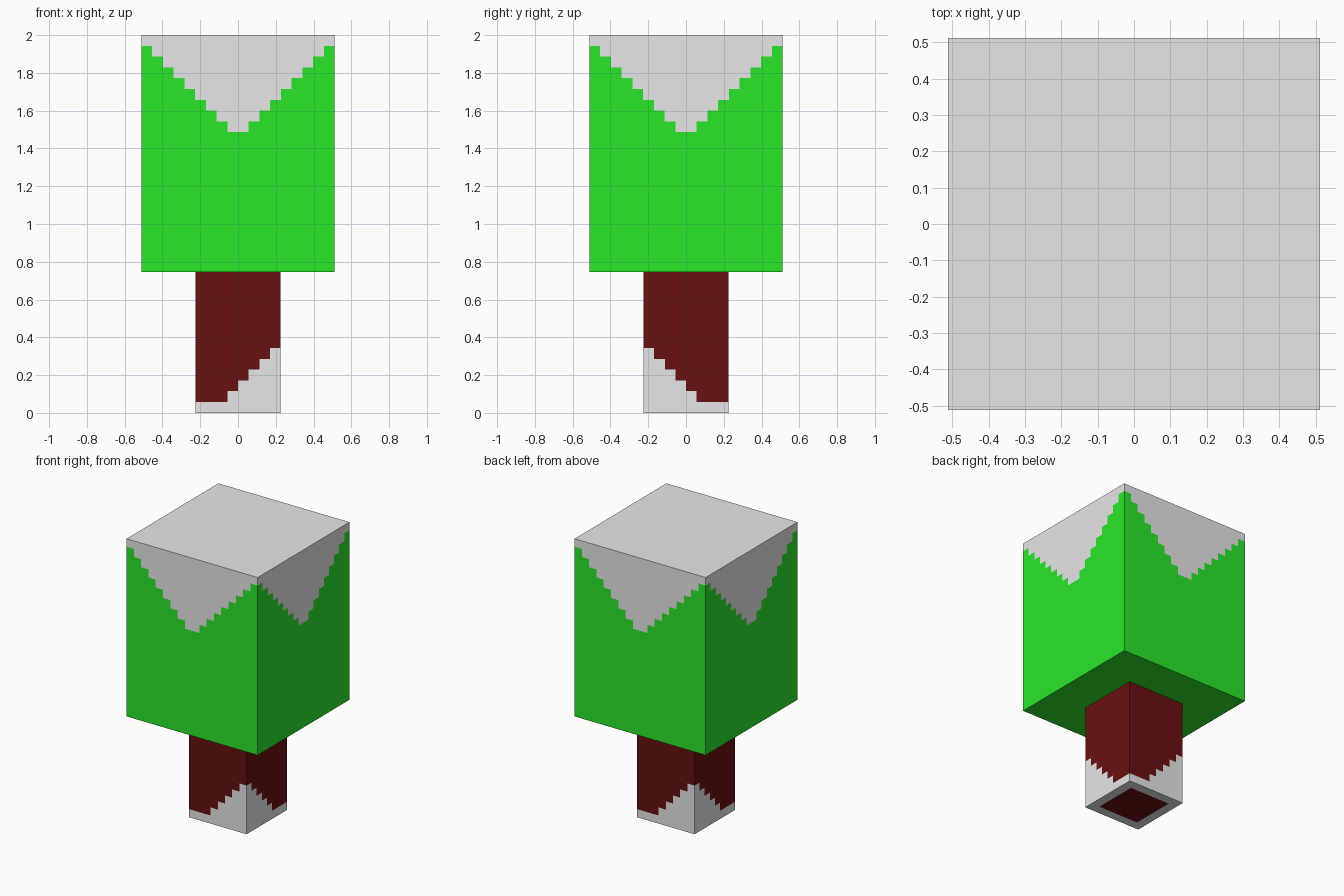
import bpy, bmesh, math
from mathutils import Matrix

if "Cube" in bpy.data.objects:
    bpy.data.objects.remove(bpy.data.objects["Cube"])


def material(name, rgb):
    m = bpy.data.materials.new(name)
    m.diffuse_color = (*rgb, 1)
    m.use_nodes = True
    m.node_tree.nodes["Principled BSDF"].inputs["Base Color"].default_value = m.diffuse_color
    return m


snow = material("snow_grey", (0.8, 0.8, 0.8))
leaf = material("leaf_green", (0.023, 0.8, 0.023))
bark = material("bark_red_brown", (0.14, 0.0055, 0.0055))


def painted_block(name, half, z0, z1, cols, rows, mats, is_snow, bottom_snow, top_snow):
    """Square block whose sides are split into snow (index 0) and body (index 1)."""
    bm = bmesh.new()
    w, h = 2 * half / cols, (z1 - z0) / rows
    for side in range(4):
        rot = Matrix.Rotation(side * math.pi / 2, 3, 'Z')
        for c in range(cols):
            # neighbouring sides mirror each other
            pc = c if side % 2 == 0 else cols - 1 - c
            for r in range(rows):
                xa, xb = -half + c * w, -half + (c + 1) * w
                za, zb = z0 + r * h, z0 + (r + 1) * h
                corners = ((xa, za), (xb, za), (xb, zb), (xa, zb))
                f = bm.faces.new([bm.verts.new(rot @ Matrix.Translation((x, -half, z)).translation)
                                  for x, z in corners])
                f.material_index = 0 if is_snow(pc, r) else 1
    bmesh.ops.remove_doubles(bm, verts=bm.verts, dist=1e-4)
    # top and bottom caps
    for z, white in ((z0, bottom_snow), (z1, top_snow)):
        rim = [e for e in bm.edges if e.is_boundary and all(abs(v.co.z - z) < 1e-4 for v in e.verts)]
        cap = bmesh.ops.edgeloop_fill(bm, edges=rim)["faces"]
        for f in cap:
            f.material_index = 0 if white else 1
    bmesh.ops.recalc_face_normals(bm, faces=bm.faces)
    # merge the cells into clean stepped panels
    bmesh.ops.dissolve_limit(bm, angle_limit=0.02, verts=bm.verts, edges=bm.edges,
                             delimit={'MATERIAL'})
    # snow rim around the bark underside
    if bottom_snow:
        base = [f for f in bm.faces if f.normal.z < -0.9]
        bmesh.ops.inset_region(bm, faces=base, thickness=0.065, use_even_offset=True)
        for f in base:
            f.material_index = 1
    mesh = bpy.data.meshes.new(name)
    bm.to_mesh(mesh)
    bm.free()
    for m in mats:
        mesh.materials.append(m)
    obj = bpy.data.objects.new(name, mesh)
    bpy.context.collection.objects.link(obj)
    return obj


# foliage: snow hangs down in a V on each side
painted_block("foliage", 0.512, 0.745, 2.0, 18, 22, (snow, leaf),
              lambda c, r: 22 - r <= min(c, 17 - c) + 1, False, True)

# trunk: snow drifts up at two opposite corners
painted_block("trunk", 0.225, 0.0, 0.745, 8, 13, (snow, bark),
              lambda c, r: r < max(1, c - 1), True, False)
